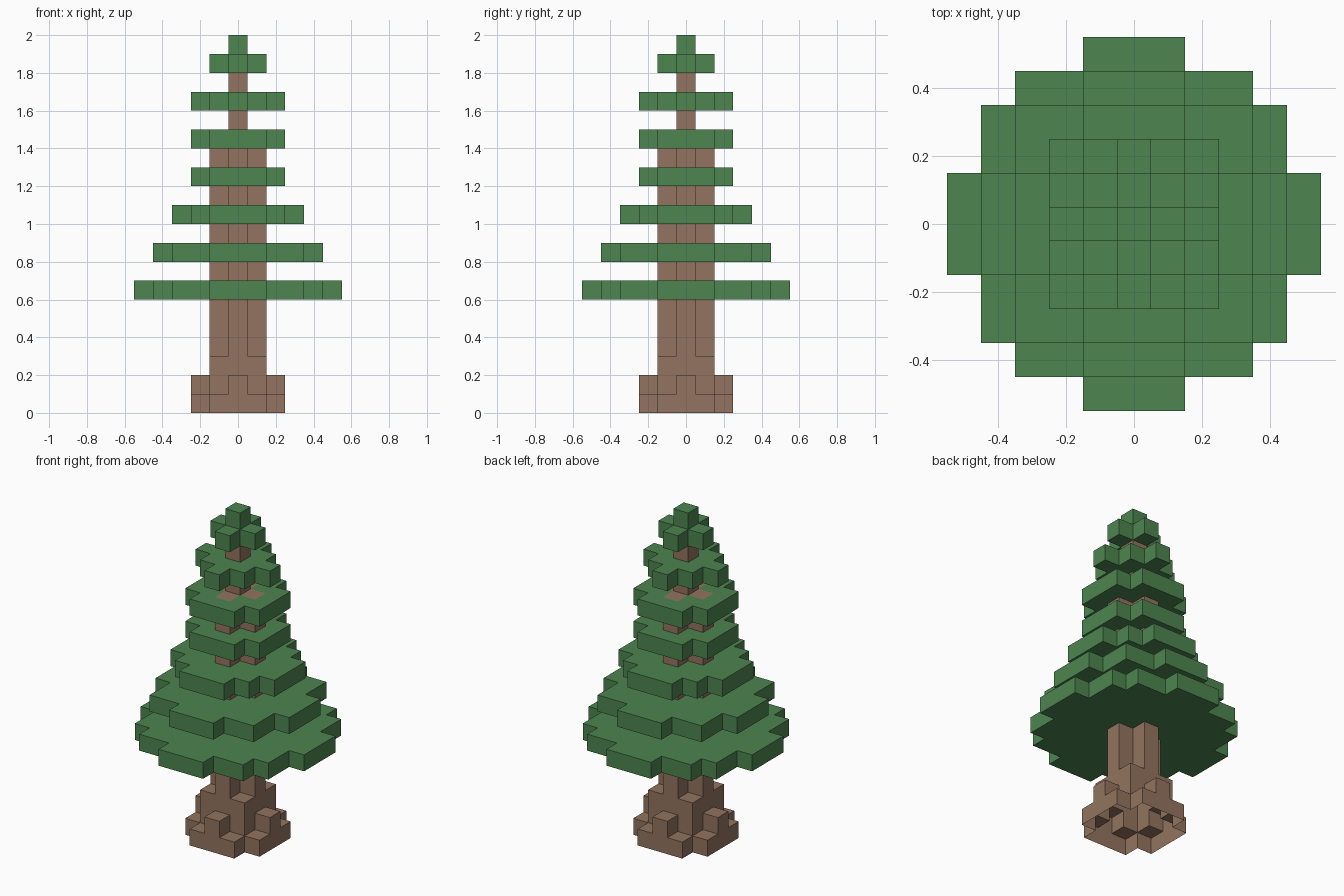
import bpy, bmesh
from mathutils import Vector

if "Cube" in bpy.data.objects:
    bpy.data.objects.remove(bpy.data.objects["Cube"])

S = 0.1  # voxel size


def material(name, color):
    m = bpy.data.materials.new(name)
    m.diffuse_color = color
    m.use_nodes = True
    m.node_tree.nodes["Principled BSDF"].inputs["Base Color"].default_value = m.diffuse_color
    return m


BARK = material("bark", (0.29, 0.175, 0.115, 1))
LEAF = material("leaves", (0.075, 0.235, 0.08, 1))


def stepped_disc(profile, k):
    """Cells of one layer: profile[|x|] is the half extent in y."""
    r = len(profile) - 1
    return {(i, j, k) for i in range(-r, r + 1)
            for j in range(-profile[abs(i)], profile[abs(i)] + 1)}


# Trunk: flared roots, square stump, plus-shaped shaft, thin tip
trunk = stepped_disc([2, 2, 1], 0) | stepped_disc([2, 1, 0], 1) | stepped_disc([1, 1], 2)
for k in range(1, 15):
    trunk |= stepped_disc([1, 1] if k < 3 else [1, 0], k)
trunk |= {(0, 0, k) for k in range(15, 19)}

# Branch tiers: layer -> stepped outline
tiers = {
    6: [5, 5, 4, 4, 3, 1],
    8: [4, 4, 3, 3, 1],
    10: [3, 3, 2, 1],
    12: [2, 2, 1],
    14: [2, 2, 1],
    16: [2, 1, 0],
    18: [1, 0],
    19: [0],
}
parts = [("trunk", trunk, BARK)]
for n, (k, profile) in enumerate(tiers.items(), 1):
    name = "treetop" if k == 19 else f"branch_tier_{n}"
    parts.append((name, stepped_disc(profile, k) - trunk, LEAF))
solid = set().union(*(cells for _, cells, _ in parts))


def build(name, cells, mat):
    """Skin the cells with their exposed faces; the base is left open."""
    bm = bmesh.new()
    for c in sorted(cells):
        for axis in range(3):
            for sign in (-1, 1):
                n = list(c)
                n[axis] += sign
                if tuple(n) in solid or n[2] < 0:
                    continue
                d, u, v = Vector(), Vector(), Vector()
                d[axis] = sign * S / 2
                u[(axis + 1) % 3] = S / 2
                v[(axis + 2) % 3] = sign * S / 2
                mid = Vector((c[0] * S, c[1] * S, (c[2] + 0.5) * S)) + d
                bm.faces.new([bm.verts.new(mid + p)
                              for p in (-u - v, u - v, u + v, v - u)])
    bmesh.ops.remove_doubles(bm, verts=bm.verts, dist=0.001)
    mesh = bpy.data.meshes.new(name)
    bm.to_mesh(mesh)
    bm.free()
    mesh.materials.append(mat)
    bpy.context.collection.objects.link(bpy.data.objects.new(name, mesh))


for part in parts:
    build(*part)
